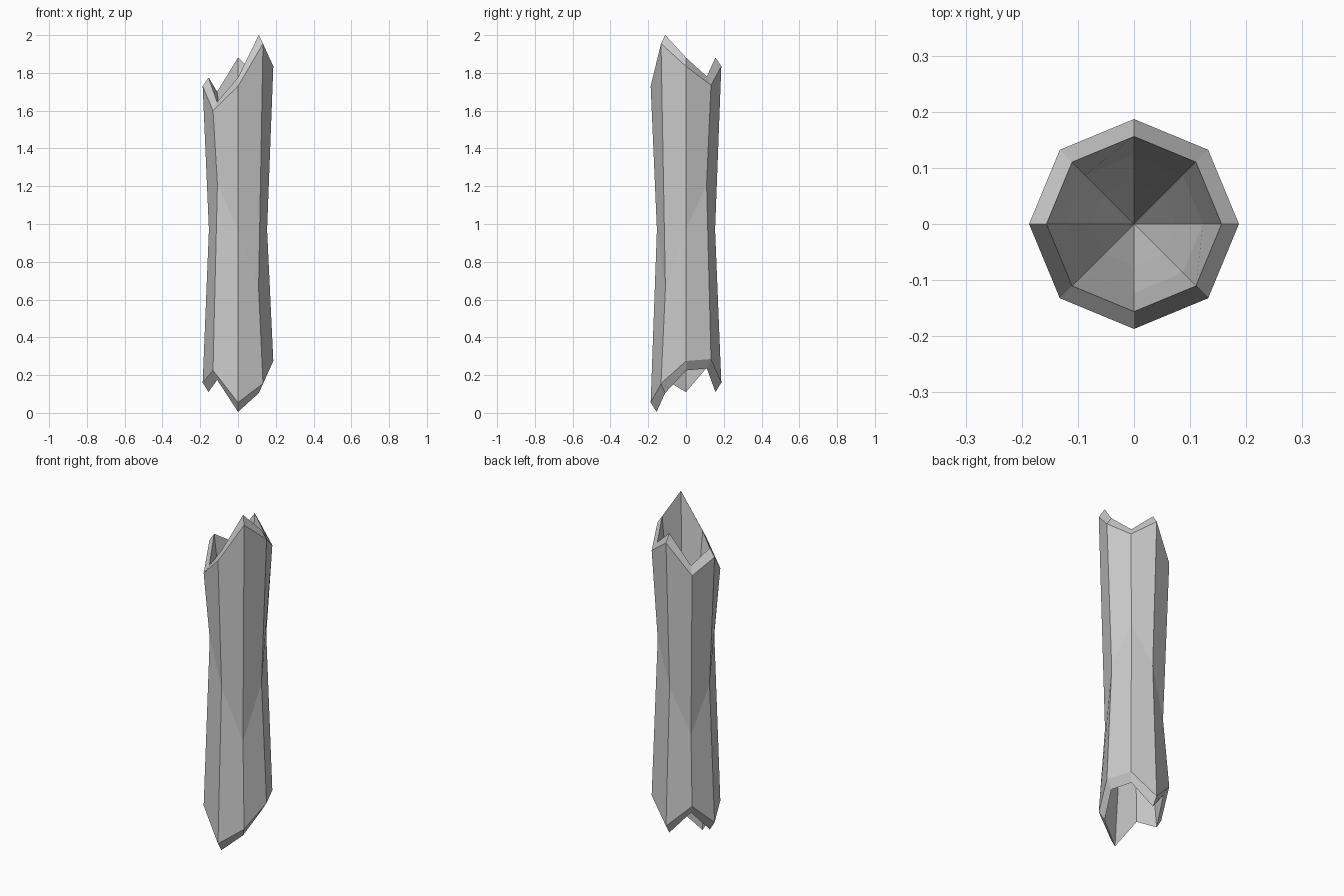
import bpy, bmesh
from math import cos, sin, pi

if "Cube" in bpy.data.objects:
    bpy.data.objects.remove(bpy.data.objects["Cube"])

# Jagged heights of the eight corners, counter-clockwise from +x
TOP = [1.835, 1.735, 1.835, 1.655, 1.73, 1.60, 1.73, 1.955]
BOTTOM = [0.275, 0.285, 0.16, 0.29, 0.16, 0.225, 0.055, 0.155]
WAIST = [0.97, 1.21, 0.97, 0.70, 0.97, 1.21, 0.97, 0.66]

bm = bmesh.new()


def ring(radius, heights):
    return [bm.verts.new((radius * cos(i * pi / 4), radius * sin(i * pi / 4), z))
            for i, z in enumerate(heights)]


def bridge(a, b):
    for i in range(8):
        j = (i + 1) % 8
        bm.faces.new((a[i], a[j], b[j], b[i]))


def cone(a, z):
    tip = bm.verts.new((0, 0, z))
    for i in range(8):
        bm.faces.new((a[i], a[(i + 1) % 8], tip))


# Outer shaft with bevelled broken rims and a hollow pit at each end
rings = [
    ring(0.075, [0.66] * 8),
    ring(0.123, [0.45] * 8),
    ring(0.156, [z - 0.05 for z in BOTTOM]),
    ring(0.187, BOTTOM),
    ring(0.154, WAIST),
    ring(0.187, TOP),
    ring(0.156, [z + 0.046 for z in TOP]),
    ring(0.123, [1.52] * 8),
    ring(0.075, [1.31] * 8),
]
for a, b in zip(rings, rings[1:]):
    bridge(a, b)
cone(rings[0], 0.95)
cone(rings[-1], 1.02)
bmesh.ops.recalc_face_normals(bm, faces=bm.faces)

mesh = bpy.data.meshes.new("broken_shaft")
bm.to_mesh(mesh)
bm.free()
bpy.context.collection.objects.link(bpy.data.objects.new("broken_shaft", mesh))
